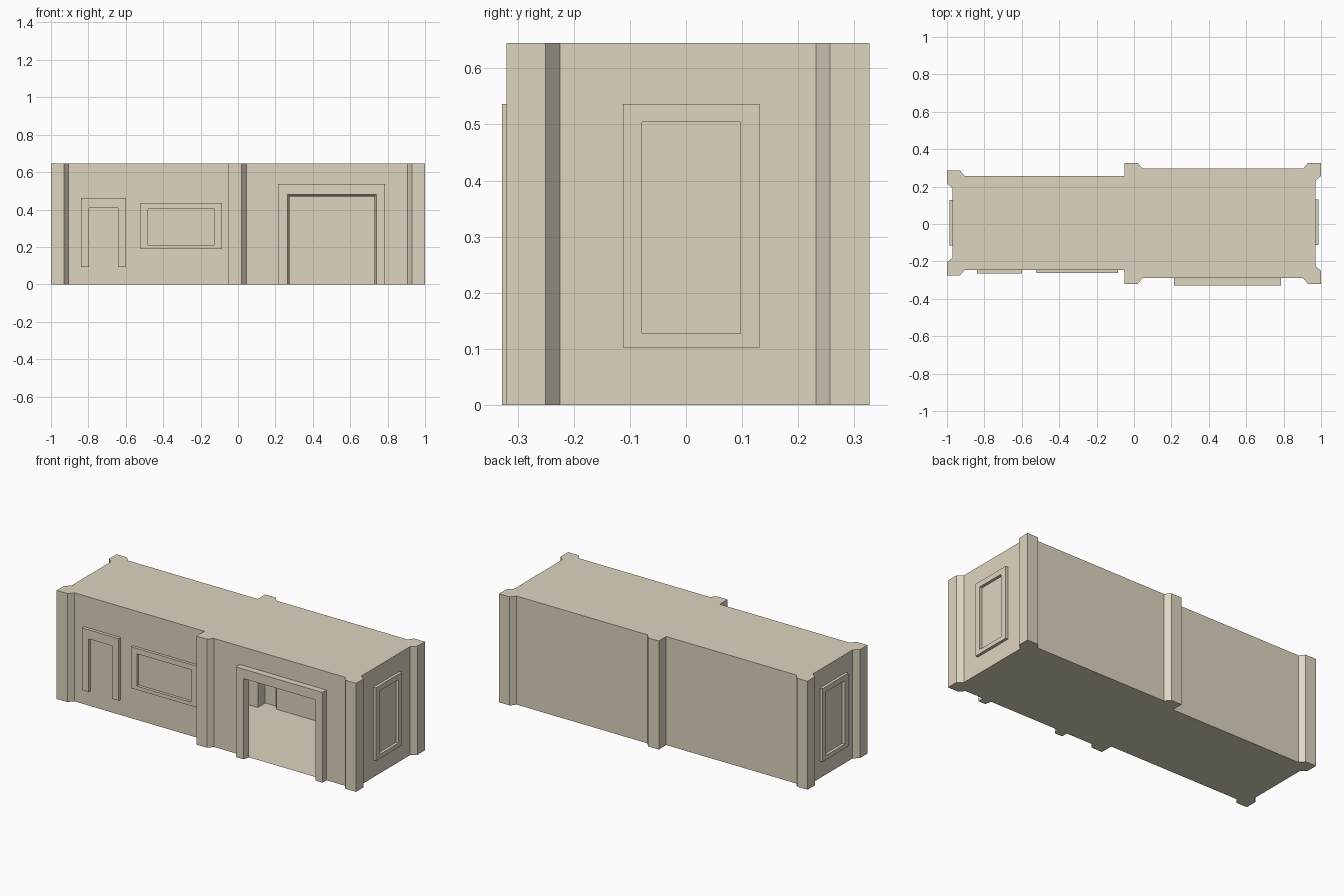
import bpy

if "Cube" in bpy.data.objects:
    bpy.data.objects.remove(bpy.data.objects["Cube"])

H = 0.645                                   # building height
stone = bpy.data.materials.new("warm stone")
stone.diffuse_color = (0.73, 0.665, 0.527, 1)
stone.use_nodes = True
stone.node_tree.nodes["Principled BSDF"].inputs["Base Color"].default_value = stone.diffuse_color


def make(name, verts, faces):
    mesh = bpy.data.meshes.new(name)
    mesh.from_pydata(verts, [], faces)
    mesh.materials.append(stone)
    mesh.update()
    obj = bpy.data.objects.new(name, mesh)
    bpy.context.collection.objects.link(obj)
    return obj


# Footprint of one long side: corner pillars, middle pillar, chamfered inner edges
def long_side(yl, yr, s):
    wl, wr = yl + 0.03 * s, yr + 0.03 * s
    return [(-0.97, yl + 0.095 * s), (-1, yl + 0.07 * s), (-1, yl), (-0.93, yl),
            (-0.905, wl), (-0.05, wl), (-0.05, yr), (0.02, yr), (0.045, wr),
            (0.905, wr), (0.93, yr), (1, yr), (1, yr + 0.07 * s), (0.97, yr + 0.095 * s)]


# Hollow thin-walled building with a gateway cut in the front wall
A, B, GH = 0.275, 0.73, 0.47
front = long_side(-0.275, -0.32, 1)
outline = front + long_side(0.287, 0.327, -1)[::-1]
n = len(outline)
verts = [(x, y, 0) for x, y in outline] + [(x, y, H) for x, y in outline]
verts += [(A, -0.29, 0), (A, -0.29, GH), (B, -0.29, GH), (B, -0.29, 0)]
a = 2 * n
GATE = 8                                    # wall segment holding the gateway
faces = []
for i in range(n):
    j = (i + 1) % n
    if i == GATE:
        faces.append((i, a, a + 1, a + 2, a + 3, j, j + n, i + n))
    else:
        faces.append((i, j, j + n, i + n))
faces.append(tuple(range(n, 2 * n)))        # roof
floor = list(range(n))
floor[GATE + 1:GATE + 1] = [a, a + 3]
faces.append(tuple(floor[::-1]))            # floor
make("building_shell", verts, faces)


# Raised surround: ring, or open-bottomed when the inner bottom equals the outer bottom
# outer / inner = (u0, u1, z0, z1); splay narrows the opening toward the wall
def surround(name, place, outer, inner, depth, splay=0.0):
    def loop(r, d, k=0.0):
        u0, u1, z0, z1 = r
        return [place(u, d, z) for u, z in
                ((u0 + k, z0), (u0 + k, z1 - k), (u1 - k, z1 - k), (u1 - k, z0))]
    v = (loop(outer, 0) + loop(outer, depth) +
         loop(inner, depth) + loop(inner, 0, splay))
    is_open = outer[2] == inner[2]
    f = []
    for i in range(3 if is_open else 4):
        j = (i + 1) % 4
        for k in range(4):                  # back-out, front, reveal, back
            p, q = 4 * k, 4 * ((k + 1) % 4)
            f.append((p + i, p + j, q + j, q + i))
    if is_open:                             # feet of the two posts
        f += [(0, 4, 8, 12), (15, 11, 7, 3)]
    obj = make(name, v, f)
    # consistent outward normals
    import bmesh
    bm = bmesh.new()
    bm.from_mesh(obj.data)
    bmesh.ops.recalc_face_normals(bm, faces=bm.faces)
    bm.to_mesh(obj.data)
    bm.free()


# Gateway, doorway and wide window on the front
surround("gateway_surround", lambda u, d, z: (u, -0.29 - d, z),
         (0.215, 0.785, 0, 0.536), (0.265, 0.74, 0, 0.48), 0.038, 0.01)
surround("doorway_surround", lambda u, d, z: (u, -0.245 - d, z),
         (-0.84, -0.60, 0.092, 0.461), (-0.797, -0.642, 0.092, 0.407), 0.019)
surround("window_surround", lambda u, d, z: (u, -0.245 - d, z),
         (-0.52, -0.086, 0.188, 0.434), (-0.482, -0.125, 0.21, 0.402), 0.017)

# Matching tall panels on both ends
for side, s in (("right", 1), ("left", -1)):
    y = 0 if s > 0 else -0.003
    surround(side + "_end_surround", lambda u, d, z: (s * (0.97 + d), u + y, z),
             (-0.112, 0.132, 0.102, 0.536), (-0.078, 0.097, 0.127, 0.504), 0.017)
